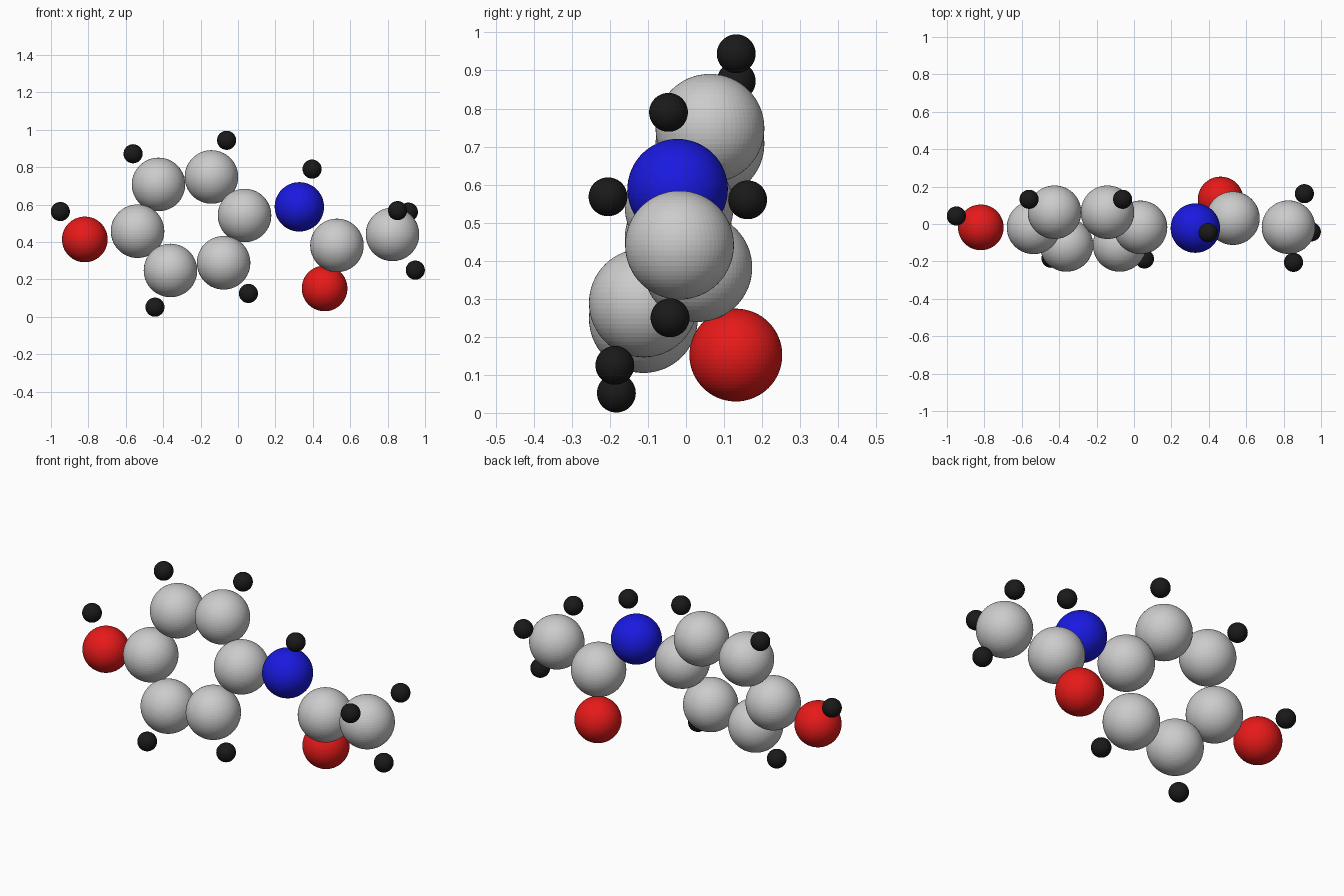
import bpy

if "Cube" in bpy.data.objects:
    bpy.data.objects.remove(bpy.data.objects["Cube"])

# Colour materials (carbon stays plain grey)
def material(name, rgb):
    m = bpy.data.materials.new(name)
    m.diffuse_color = (*rgb, 1)
    m.use_nodes = True
    m.node_tree.nodes["Principled BSDF"].inputs["Base Color"].default_value = m.diffuse_color
    return m

red = material("red", (0.8, 0.01, 0.01))
blue = material("blue", (0.01, 0.01, 0.75))
black = material("black", (0.01, 0.01, 0.01))

# Element: radius, material
KINDS = {"carbon": (0.143, None), "oxygen": (0.122, red),
         "nitrogen": (0.132, blue), "hydrogen": (0.051, black)}


def atom(kind, part, loc):
    radius, mat = KINDS[kind]
    bpy.ops.mesh.primitive_uv_sphere_add(segments=64, ring_count=32,
                                         radius=radius, location=loc)
    ob = bpy.context.object
    ob.name = f"{part}_{kind}"
    if mat:
        ob.data.materials.append(mat)


# Six-membered ring
for i, p in enumerate([(-0.537, -0.018, 0.458), (-0.425, 0.063, 0.708),
                       (-0.142, 0.063, 0.748), (0.035, -0.018, 0.542),
                       (-0.077, -0.112, 0.289), (-0.361, -0.112, 0.248)]):
    atom("carbon", f"ring_{i + 1}", p)

# Hydrogens around the ring
for i, p in enumerate([(-0.561, 0.132, 0.872), (-0.061, 0.132, 0.944),
                       (0.056, -0.187, 0.125), (-0.444, -0.183, 0.052)]):
    atom("hydrogen", f"ring_{i + 1}", p)

# Hydroxyl end
atom("oxygen", "hydroxyl", (-0.819, -0.018, 0.414))
atom("hydrogen", "hydroxyl", (-0.950, 0.043, 0.563))

# Amide link
atom("nitrogen", "amide", (0.328, -0.022, 0.588))
atom("hydrogen", "amide", (0.396, -0.046, 0.790))
atom("carbon", "carbonyl", (0.529, 0.031, 0.382))
atom("oxygen", "carbonyl", (0.463, 0.131, 0.152))

# Methyl end
atom("carbon", "methyl", (0.826, -0.017, 0.441))
for i, p in enumerate([(0.853, -0.205, 0.568), (0.911, 0.162, 0.560),
                       (0.948, -0.042, 0.250)]):
    atom("hydrogen", f"methyl_{i + 1}", p)
